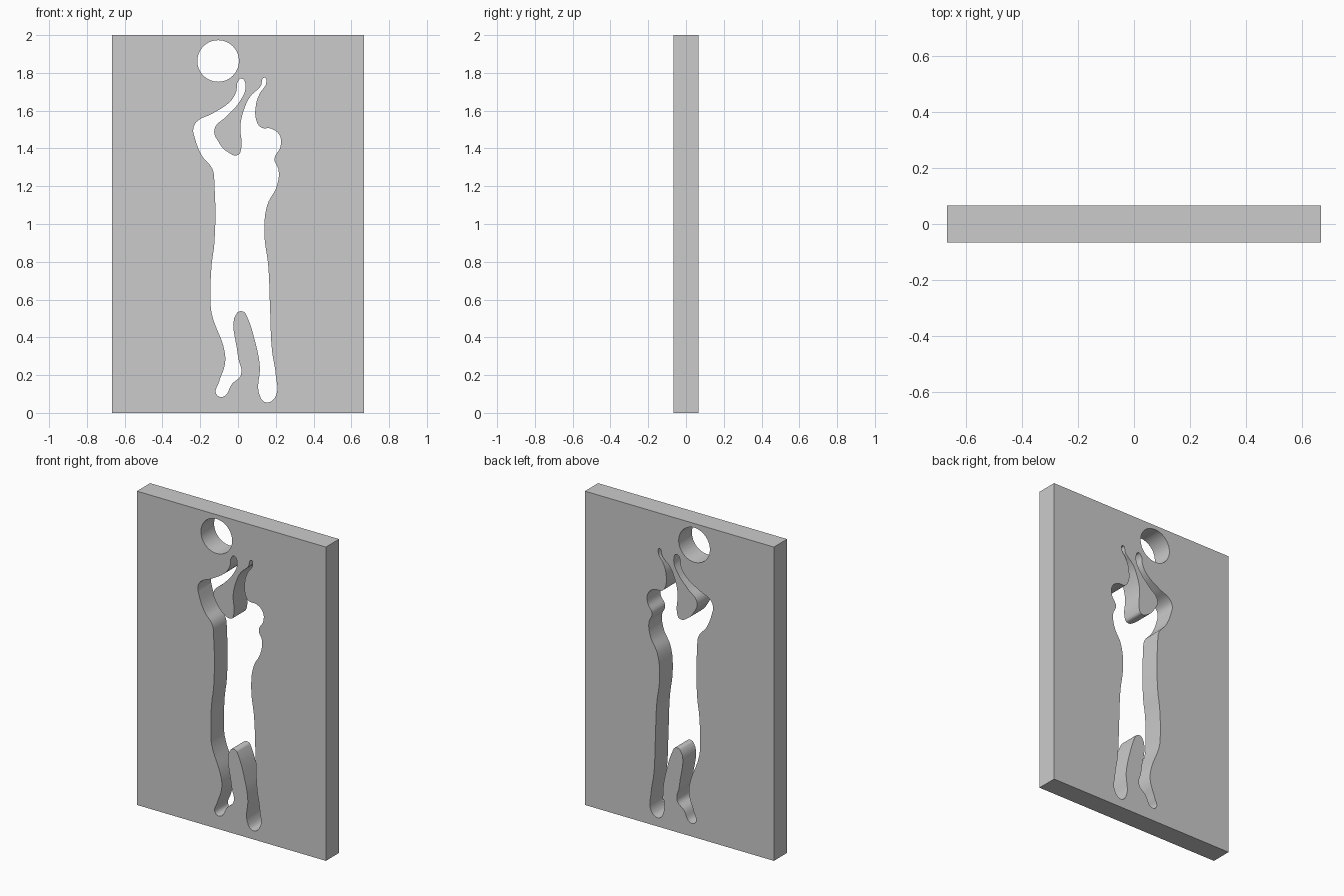
import bpy
import bmesh
from math import cos, sin, pi
from mathutils import Matrix

default_cube = bpy.data.objects.get("Cube")
if default_cube:
    bpy.data.objects.remove(default_cube, do_unlink=True)

WIDTH, HEIGHT, DEPTH = 1.333, 2.0, 0.133

# Jumping figure outline in hundredths, clockwise from the raised hand
FIGURE = [
    # inside of the near arm, then the chest notch
    (2, 177), (4, 173), (1, 165), (-5.5, 157.5), (-12.5, 150), (-10, 143),
    (-6, 138.5), (0, 136.5), (1.5, 139), (1.3, 152.5),
    # far arm
    (3.5, 161.5), (6.5, 167.5), (12, 173), (14, 177.5), (15, 175),
    (11.5, 169), (9.5, 163), (10, 154),
    # head, shoulder and back
    (12.5, 151), (17.5, 150.5), (22, 147), (22.5, 141), (19.3, 134.5),
    (21.5, 128.5), (20.5, 120), (15.5, 110), (14, 95), (16, 78),
    # straight leg
    (17, 54.5), (18, 33), (20, 20), (20, 9), (15.5, 5.5), (12, 8),
    (11.5, 25.5), (9.5, 36), (4.5, 51.5), (3, 53.5), (-0.5, 53),
    # bent leg
    (0, 30), (1.5, 20), (-3, 15.5), (-8, 8.5), (-11.5, 10), (-10, 16.5),
    (-7, 25.5), (-7, 32), (-14, 53), (-14.5, 60),
    # front of the body and outside of the near arm
    (-14, 78), (-12.5, 90), (-12.5, 121), (-13.5, 129), (-19, 136),
    (-23, 146), (-23.7, 150), (-22, 154), (-13.5, 158.5), (-4, 165),
    (-1, 170), (0, 175.5),
]


def add_polygon(curve, points):
    """Closed straight-sided loop."""
    spline = curve.splines.new('POLY')
    spline.points.add(len(points) - 1)
    for target, (x, z) in zip(spline.points, points):
        target.co = (x, z, 0, 1)
    spline.use_cyclic_u = True


def add_smooth_loop(curve, points, steps):
    """Closed loop that flows through every point."""
    spline = curve.splines.new('BEZIER')
    spline.bezier_points.add(len(points) - 1)
    for target, (x, z) in zip(spline.bezier_points, points):
        target.co = (x, z, 0)
        target.handle_left_type = target.handle_right_type = 'AUTO'
    spline.use_cyclic_u = True
    spline.resolution_u = steps


# Filled profile: rectangular border with the two openings
profile = bpy.data.curves.new("cutout_panel", 'CURVE')
profile.dimensions = '2D'
profile.fill_mode = 'BOTH'
profile.extrude = DEPTH / 2

half = WIDTH / 2
add_polygon(profile, [(-half, 0), (half, 0), (half, HEIGHT), (-half, HEIGHT)])
add_smooth_loop(profile, [(x / 100, z / 100) for x, z in FIGURE], steps=6)

# Round ball opening above the hands
ball_x, ball_z, ball_radius, sides = -0.105, 1.863, 0.11, 64
angles = [2 * pi * i / sides for i in range(sides)]
add_polygon(profile, [(ball_x + ball_radius * cos(a),
                       ball_z + ball_radius * sin(a)) for a in angles])

panel = bpy.data.objects.new("cutout_panel", profile)
bpy.context.collection.objects.link(panel)

# Turn the profile into a welded, upright mesh
bpy.ops.object.select_all(action='DESELECT')
panel.select_set(True)
bpy.context.view_layer.objects.active = panel
bpy.ops.object.convert(target='MESH')
panel = bpy.context.object

bm = bmesh.new()
bm.from_mesh(panel.data)
bmesh.ops.remove_doubles(bm, verts=bm.verts, dist=0.0001)
bmesh.ops.transform(bm, matrix=Matrix.Rotation(pi / 2, 4, 'X'), verts=bm.verts)
bmesh.ops.recalc_face_normals(bm, faces=bm.faces)
bm.to_mesh(panel.data)
bm.free()

# Soft cut walls with crisp front and back rims
bpy.ops.object.shade_smooth_by_angle(angle=pi / 6)
